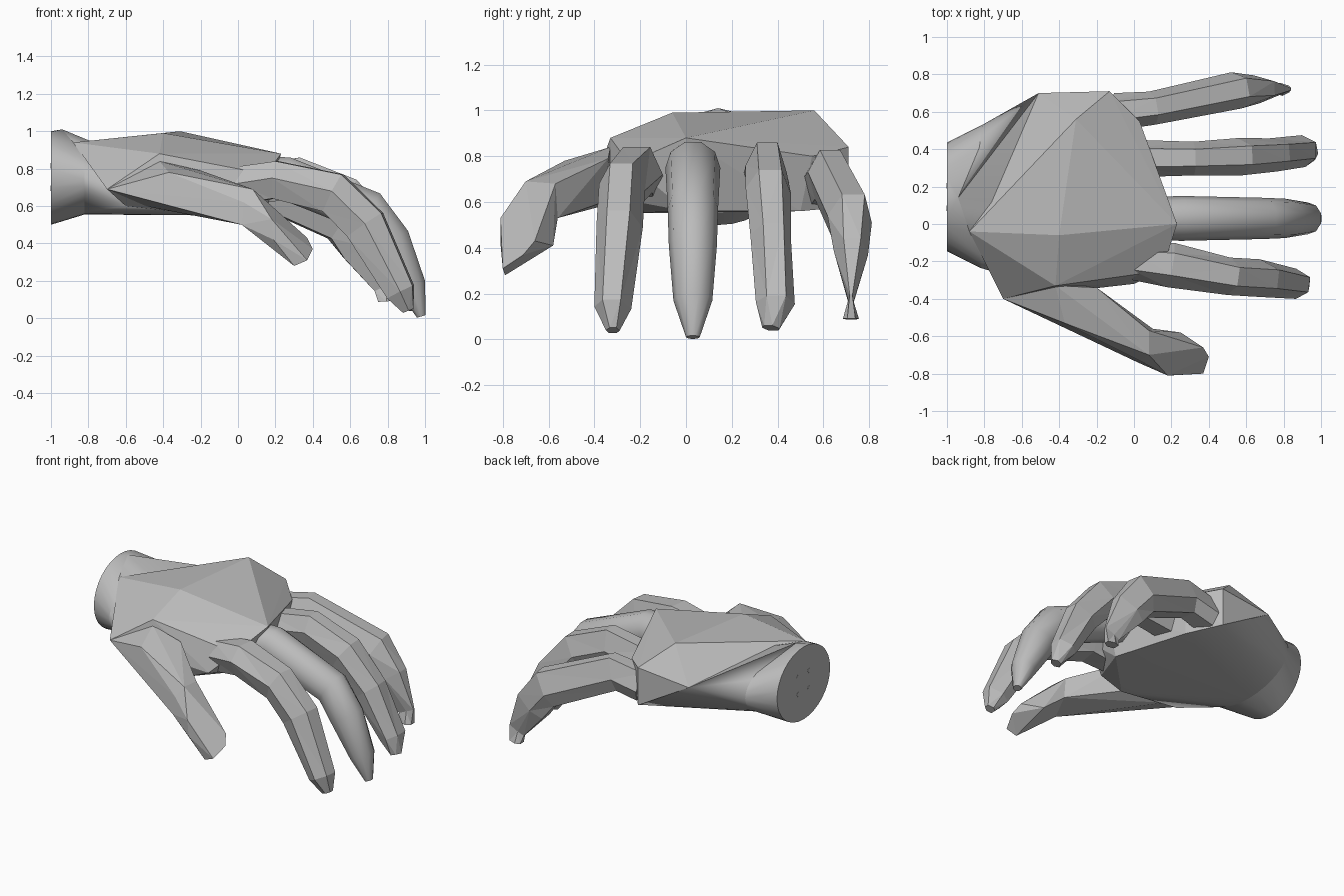
import bpy, bmesh
from math import cos, sin, pi, radians
from mathutils import Vector, Matrix

cube = bpy.data.objects.get("Cube")
if cube:
    bpy.data.objects.remove(cube)

grey = bpy.data.materials.new("plain_grey")
grey.use_nodes = True
COLOUR = (0.5, 0.5, 0.5, 1)
grey.diffuse_color = COLOUR
grey.node_tree.nodes["Principled BSDF"].inputs["Base Color"].default_value = COLOUR


def finish(name, bm, angle=0):
    bmesh.ops.recalc_face_normals(bm, faces=bm.faces)
    mesh = bpy.data.meshes.new(name)
    bm.to_mesh(mesh)
    bm.free()
    mesh.materials.append(grey)
    obj = bpy.data.objects.new(name, mesh)
    bpy.context.collection.objects.link(obj)
    if angle:
        bpy.ops.object.select_all(action='DESELECT')
        obj.select_set(True)
        bpy.context.view_layer.objects.active = obj
        bpy.ops.object.shade_smooth_by_angle(angle=radians(angle))
    return obj


def hull(name, points, angle=0):
    bm = bmesh.new()
    for p in points:
        bm.verts.new(p)
    out = bmesh.ops.convex_hull(bm, input=bm.verts)
    loose = {g for g in out["geom_interior"] + out["geom_unused"]
             if isinstance(g, bmesh.types.BMVert)}
    bmesh.ops.delete(bm, geom=list(loose), context='VERTS')
    bmesh.ops.dissolve_limit(bm, angle_limit=0.02, verts=bm.verts, edges=bm.edges)
    return finish(name, bm, angle)


def ring(x, y, z, ry, rz):
    return [(x, y + ry * cos(i * pi / 16), z + rz * sin(i * pi / 16))
            for i in range(32)]


HEX = [(1, -.2), (.55, 1), (-.45, 1), (-1, .1), (-.6, -1), (.6, -1)]
ROUND = [(cos(i * pi / 5), sin(i * pi / 5)) for i in range(10)]


def finger(name, stations, section=HEX, angle=0):
    """Loft a section along stations of x, y, z, half width, half height."""
    bm = bmesh.new()
    centres = [Vector(s[:3]) for s in stations]
    rings = []
    for i, (c, s) in enumerate(zip(centres, stations)):
        along = centres[min(i + 1, len(centres) - 1)] - centres[max(i - 1, 0)]
        side = Vector((0, 0, 1)).cross(along).normalized()
        up = along.cross(side).normalized()
        rings.append([bm.verts.new(c + side * u * s[3] + up * v * s[4])
                      for u, v in section])
    n = len(section)
    for a, b in zip(rings, rings[1:]):
        for i in range(n):
            j = (i + 1) % n
            bm.faces.new((a[i], a[j], b[j], b[i]))
    bm.faces.new(rings[0])
    bm.faces.new(rings[-1])
    if not angle:
        bmesh.ops.triangulate(bm, faces=[f for f in bm.faces if len(f.verts) == 4])
    return finish(name, bm, angle)


# Wrist flaring out to its flat end, and the rounded underside of the palm
neck = ring(-.82, .145, .74, .38, .185)
crest = [(-.94, .14, 1.01), (-.88, -.04, .94)]
hull("wrist", ring(-1, .145, .75, .29, .25) + neck + crest, 40)
hull("palm_underside", neck + crest + [
    (-.51, .7, .8), (-.6, -.3, .6), (-.15, -.3, .55), (.15, 0, .56),
    (0, .5, .56), (-.13, .7, .58)], 40)

# Faceted back of the hand
hull("palm", [
    (-.88, -.04, .94), (-.51, .7, .8), (-.31, .56, 1),
    (-.4, -.06, .99), (-.13, .71, .84), (-.13, .71, .58), (.03, .55, .8),
    (.23, 0, .88), (.15, -.25, .77), (0, -.32, .62), (-.42, -.33, .88),
    (-.7, -.4, .69), (-.15, -.3, .55), (.15, 0, .56), (0, .5, .56),
    (-.6, -.3, .6)])

# Fingers
finger("index_finger", [
    (0, -.2, .71, .1, .1), (.2, -.22, .74, .12, .1), (.51, -.28, .67, .1, .11),
    (.68, -.29, .5, .1, .11), (.87, -.32, .14, .08, .075),
    (.91, -.32, .04, .03, .03)])
finger("middle_finger", [
    (0, .03, .75, .11, .12), (.25, .03, .75, .12, .12), (.7, .03, .57, .11, .12),
    (.81, .03, .41, .105, .12), (.93, .03, .17, .085, .08),
    (.98, .03, .01, .03, .025)], ROUND, 50)
finger("ring_finger", [
    (0, .35, .7, .1, .1), (.32, .35, .75, .09, .11), (.57, .36, .65, .1, .11),
    (.75, .37, .45, .09, .1), (.91, .39, .16, .085, .07),
    (.95, .37, .05, .04, .03)])
finger("little_finger", [
    (-.1, .6, .68, .1, .1), (.1, .62, .72, .09, .11), (.55, .715, .53, .1, .12),
    (.66, .72, .38, .075, .11), (.785, .72, .17, .012, .06),
    (.79, .72, .09, .035, .04)])

# Thumb: a wedge out of the palm and a bent end sharing one joint
joint = [(.02, -.74, .5), (.03, -.73, .62), (.08, -.7, .69),
         (.08, -.57, .68), (.1, -.56, .53)]
hull("thumb_base", joint + [
    (-.7, -.4, .69), (-.42, -.33, .84), (-.2, -.34, .79), (-.37, -.53, .78),
    (-.37, -.54, .64), (-.2, -.36, .6), (-.5, -.3, .6)])
hull("thumb_tip", joint + [
    (.18, -.81, .53), (.19, -.81, .42), (.3, -.79, .28), (.37, -.8, .31),
    (.4, -.71, .37), (.37, -.66, .43), (.25, -.58, .41)])

# Small fixing pins on the wrist end
for i in range(4):
    bm = bmesh.new()
    spot = Vector((-.998, .145 + .06 * (-1) ** i, .755 + .06 * (-1) ** (i // 2)))
    bmesh.ops.create_cone(bm, cap_ends=True, segments=10, radius1=.015,
                          radius2=.015, depth=.008,
                          matrix=Matrix.Translation(spot) @ Matrix.Rotation(pi / 2, 4, 'Y'))
    finish(f"wrist_pin_{i + 1}", bm)
